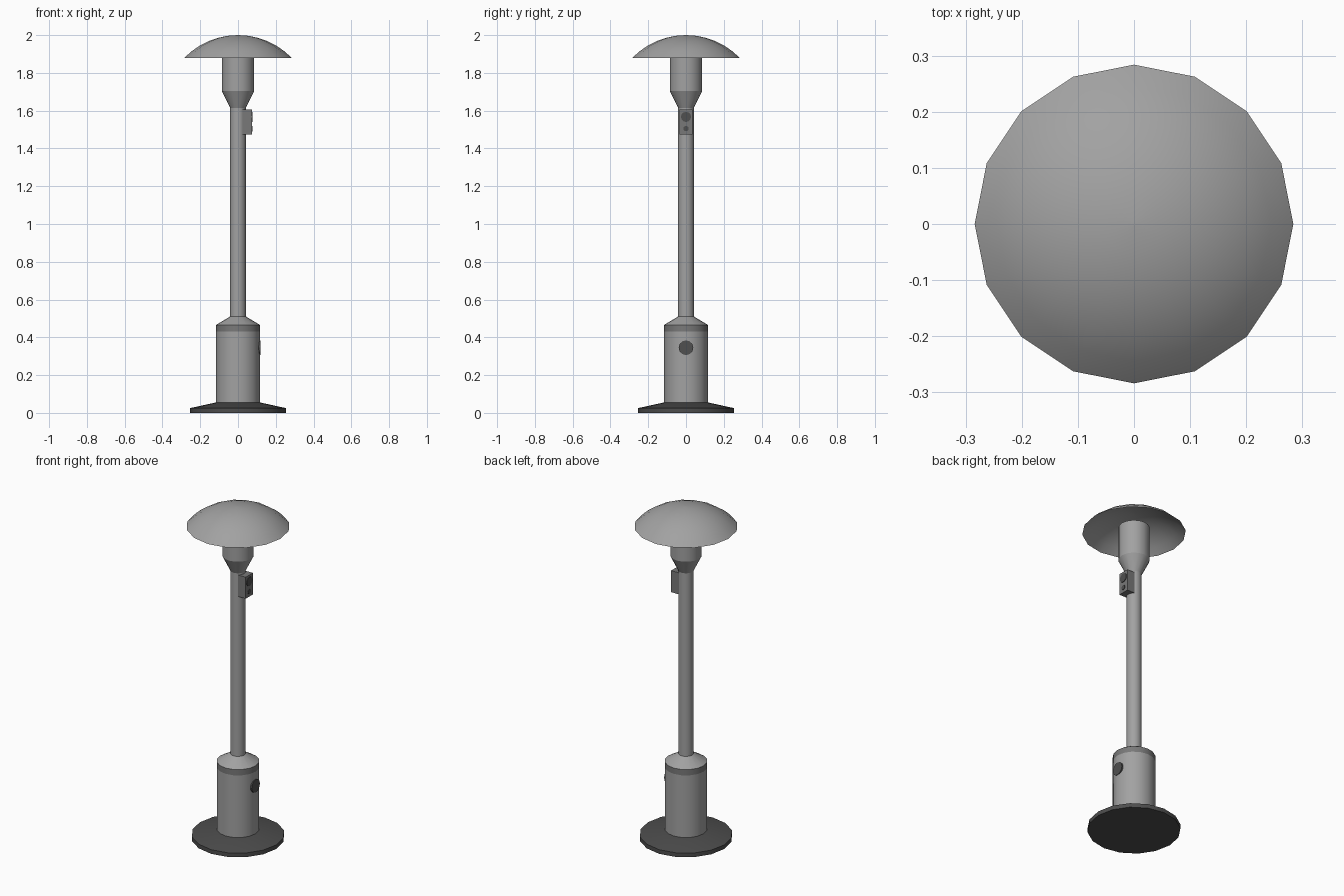
import bpy, math
from mathutils import Matrix

cube = bpy.data.objects.get("Cube")
if cube:
    bpy.data.objects.remove(cube, do_unlink=True)

SIDES = 16


def material(name, value):
    m = bpy.data.materials.new(name)
    m.use_nodes = True
    colour = (value, value, value, 1)
    m.diffuse_color = colour
    m.node_tree.nodes["Principled BSDF"].inputs["Base Color"].default_value = colour
    return m


steel = material("brushed_steel", 0.36)
trim = material("trim_grey", 0.19)
dark = material("dark_base", 0.075)
knob = material("knob_grey", 0.08)


def add_mesh(name, verts, faces, mat):
    mesh = bpy.data.meshes.new(name)
    mesh.from_pydata(verts, [], faces)
    mesh.materials.append(mat)
    ob = bpy.data.objects.new(name, mesh)
    bpy.context.collection.objects.link(ob)
    bpy.ops.object.select_all(action="DESELECT")
    ob.select_set(True)
    bpy.context.view_layer.objects.active = ob
    bpy.ops.object.shade_smooth_by_angle(angle=math.radians(30))
    return ob


def lathe(name, profile, mat, sides=SIDES, bottom=True, top=True):
    """Spin (radius, height) pairs, listed bottom to top, round z."""
    verts, faces = [], []
    for r, z in profile:
        for i in range(sides):
            a = math.tau * i / sides
            verts.append((r * math.cos(a), r * math.sin(a), z))
    for k in range(len(profile) - 1):
        for i in range(sides):
            j = (i + 1) % sides
            a, b = k * sides, (k + 1) * sides
            faces.append((a + i, a + j, b + j, b + i))
    if bottom:
        faces.append(tuple(reversed(range(sides))))
    if top:
        last = (len(profile) - 1) * sides
        faces.append(tuple(range(last, last + sides)))
    return add_mesh(name, verts, faces, mat)


def side_disc(name, x0, x1, z, r):
    """Round plate facing +x."""
    ob = lathe(name, [(r, x0), (r, x1)], knob, sides=12)
    ob.data.transform(Matrix.Translation((0, 0, z)) @ Matrix.Rotation(math.pi / 2, 4, "Y"))
    return ob


# Weighted foot
lathe("base", [(0.255, 0), (0.255, 0.025), (0.118, 0.055)], dark)

# Gas tank housing with a trim band and sloped shoulder
lathe("tank_housing", [(0.117, 0.05), (0.117, 0.43)], steel, top=False)
lathe("tank_band", [(0.117, 0.43), (0.117, 0.465)], trim, bottom=False, top=False)
lathe("tank_shoulder", [(0.117, 0.465), (0.042, 0.51)], steel, bottom=False)
side_disc("tank_knob", 0.1, 0.119, 0.345, 0.039)

# Pole
lathe("pole", [(0.042, 0.5), (0.042, 1.62)], steel)

# Burner with flared neck
lathe("burner_neck", [(0.042, 1.615), (0.086, 1.705)], steel, top=False)
lathe("burner", [(0.086, 1.705), (0.086, 1.91)], steel, bottom=False)

# Reflector: open spherical cap
rim, rise, height = 0.284, 0.12, 2.0
radius = (rim ** 2 + rise ** 2) / (2 * rise)
sweep = math.asin(rim / radius)
cap = []
for step in range(6, 0, -1):
    a = sweep * step / 6
    cap.append((radius * math.sin(a), height - radius + radius * math.cos(a)))
cap.append((0.004, height))
lathe("reflector", cap, steel, bottom=False)

# Control box with two dials
bpy.ops.mesh.primitive_cube_add(size=1, location=(0.0475, 0, 1.54))
box = bpy.context.object
box.name = "control_box"
box.scale = (0.055, 0.068, 0.13)
box.data.materials.append(trim)
side_disc("large_dial", 0.07, 0.078, 1.567, 0.027)
side_disc("small_dial", 0.07, 0.078, 1.505, 0.014)
